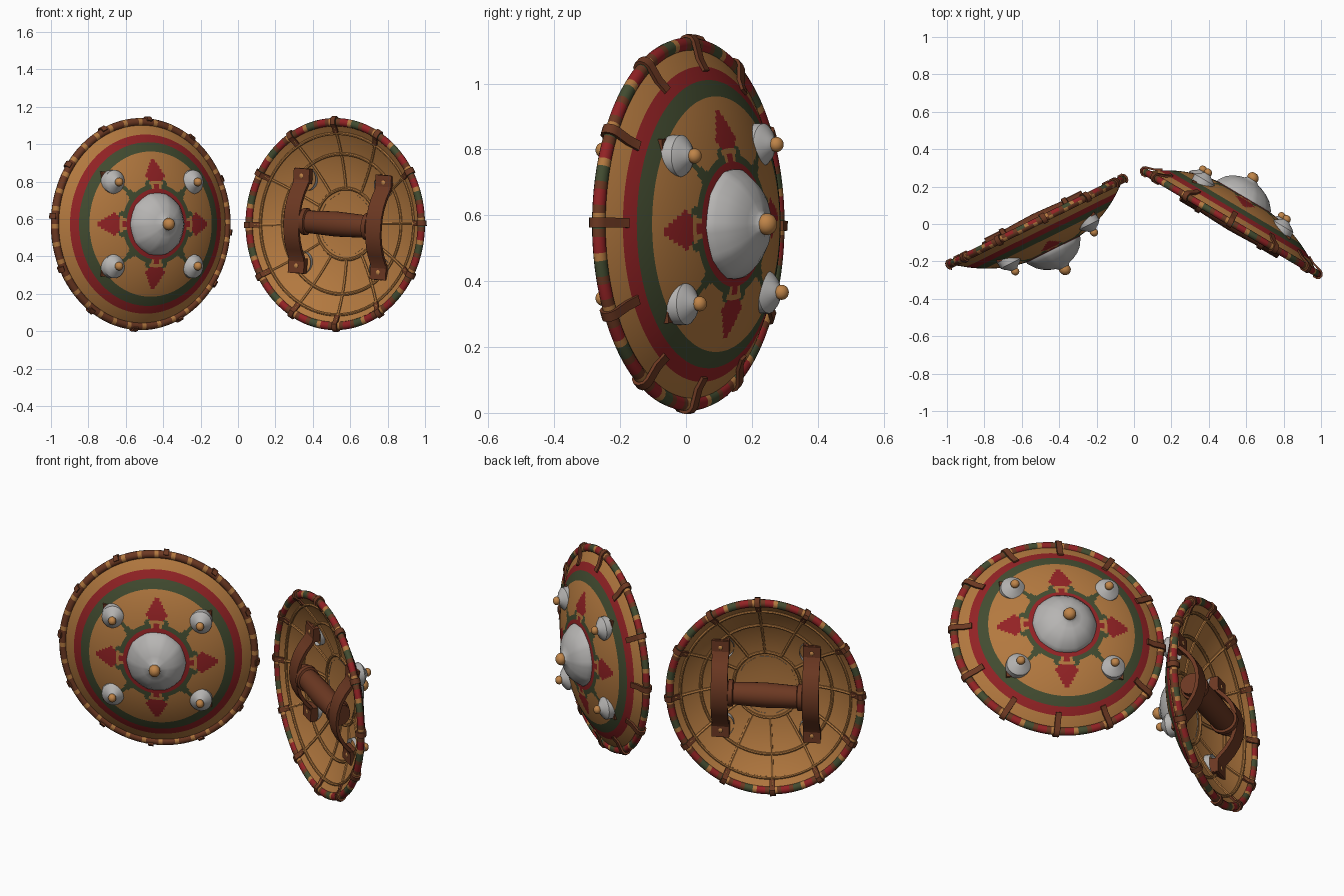
import bpy, bmesh, math
from mathutils import Matrix, Vector

if "Cube" in bpy.data.objects:
    bpy.data.objects.remove(bpy.data.objects["Cube"])

COLORS = {"tan_leather": (.45, .19, .05), "red_paint": (.29, .016, .018), "green_paint": (.055, .072, .03),
          "brown_leather": (.15, .04, .016), "silver_metal": (.47, .46, .45), "brass": (.52, .23, .065)}
MATS = []
for n, c in COLORS.items():
    m = bpy.data.materials.new(n)
    m.diffuse_color = (*c, 1)
    m.use_nodes = True
    m.node_tree.nodes["Principled BSDF"].inputs["Base Color"].default_value = m.diffuse_color
    MATS.append(m)
TAN, RED, GREEN, BROWN, SILVER, BRASS = range(6)
R = .545           # rim centre radius
N = 160            # segments of the dome


def depth(r):
    """Forward bulge of the shield face at radius r (front is -y)."""
    return .18 * (1 - min(1, r / R) ** 2.5)


def lathe(bm, prof, segs, closed=False, ridge=0):
    """Spin (radius, depth) points round the shield axis."""
    rings = []
    for i in range(segs):
        a = 2 * math.pi * i / segs
        k = 1 + ridge * abs(math.cos(5 * a)) ** 8
        rings.append([bm.verts.new((r * k * math.cos(a), -d, r * k * math.sin(a))) for r, d in prof])
    n = len(prof)
    for i in range(segs):
        p, q = rings[i], rings[(i + 1) % segs]
        for j in range(n if closed else n - 1):
            k = (j + 1) % n
            bm.faces.new((p[j], q[j], q[k], p[k]))
    bmesh.ops.remove_doubles(bm, verts=bm.verts, dist=1e-5)


def torus(bm, r, d, minor, segs=72, sides=8):
    lathe(bm, [(r + minor * math.cos(2 * math.pi * k / sides), d + minor * math.sin(2 * math.pi * k / sides))
               for k in range(sides)], segs, closed=True)


def strap(bm, path, width, thick, mat=Matrix(), sides=4):
    """Sweep a flat or round section along (z, depth) points, then place it."""
    rows = []
    for i, (z, d) in enumerate(path):
        a, b = path[max(0, i - 1)], path[min(len(path) - 1, i + 1)]
        t = Vector((b[0] - a[0], b[1] - a[1])).normalized()
        row = []
        for k in range(sides):
            an = 2 * math.pi * (k + .5) / sides
            s = math.sqrt(2) if sides == 4 else 1
            u, v = s * math.cos(an) * width / 2, s * math.sin(an) * thick / 2
            row.append(bm.verts.new(mat @ Vector((u, -(d + t.x * v), z - t.y * v))))
        rows.append(row)
    for p, q in zip(rows, rows[1:]):
        for k in range(sides):
            bm.faces.new((p[k], p[(k + 1) % sides], q[(k + 1) % sides], q[k]))
    bm.faces.new(rows[0])
    bm.faces.new(rows[-1])


def ball(bm, x, z, d, r):
    bmesh.ops.create_uvsphere(bm, u_segments=16, v_segments=10, radius=r,
                              matrix=Matrix.Translation((x, -d, z)))


def finish(name, bm, M, rule):
    """Colour faces by rule (index or function of the face centre), place and smooth."""
    bmesh.ops.recalc_face_normals(bm, faces=bm.faces)
    me = bpy.data.meshes.new(name)
    for f in bm.faces:
        f.smooth = True
        f.material_index = rule(f.calc_center_median()) if callable(rule) else 0
    bm.to_mesh(me)
    bm.free()
    for m in (MATS if callable(rule) else [MATS[rule]]):
        me.materials.append(m)
    me.transform(M)
    me.set_sharp_from_angle(angle=math.radians(40))
    bpy.context.collection.objects.link(bpy.data.objects.new(name, me))


def face_paint(c):
    """Painted rings, four spades and green leaves on the front."""
    r = math.hypot(c.x, c.z)
    if -c.y < depth(r) - .009:
        return TAN
    if .435 < r < .482 or r < .188:
        return RED
    if .392 < r <= .435:
        return GREEN
    q = math.pi / 2
    dev = abs((math.atan2(c.z, c.x) + q / 2) % q - q / 2)
    u, v = r * math.cos(dev), r * math.sin(dev)
    w = 0
    if .255 <= u < .355:
        w = .062 * ((.355 - u) / .1) ** .8
    elif .228 < u < .255:
        w = .062 * (u - .2) / .055
    elif u <= .215:
        w = .016
    if v < w:
        return RED
    if r < .212 and v > .03 or (.04 < v < .068 and u < .235):
        return GREEN
    if r < .29 and r * math.sin(q / 2 - dev) < .3 * (.3 - r):
        return GREEN
    return TAN


def rim_paint(front_plain):
    pattern = [RED, RED, TAN, GREEN, GREEN, BROWN, RED, RED, BROWN, TAN, GREEN, BROWN]

    def rule(c):
        i = int((math.atan2(c.z, c.x) % (2 * math.pi)) / (2 * math.pi) * 144)
        if front_plain and c.y < -.004:
            return TAN if i % 4 == 0 else BROWN
        return pattern[i % 12]
    return rule


def shield(side, centre, yaw, roll, sx, sy, front_tabs):
    S = Matrix(((sx, -.075, 0, 0), (0, sy, 0, 0), (0, 0, 1, 0), (0, 0, 0, 1)))
    M = (Matrix.Translation(centre) @ Matrix.Rotation(math.radians(yaw), 4, 'Z') @ S
         @ Matrix.Rotation(math.radians(roll), 4, 'Y'))
    new = bmesh.new

    # domed body with painted front
    bm = new()
    prof = [(R * i / 66, depth(R * i / 66)) for i in range(67)]
    prof += [(R * i / 14, depth(R * i / 14) - .018) for i in range(14, -1, -1)]
    lathe(bm, prof, N)
    finish(side + "_shield_body", bm, M, face_paint)

    # striped rim
    bm = new()
    torus(bm, R, 0, .022, 144, 10)
    finish(side + "_rim", bm, M, rim_paint(not front_tabs))

    # leather tabs wrapped over the rim
    bm = new()
    wrap = [(R + .026 * math.cos(a), .026 * math.sin(a)) for a in (1.2, .6, 0, -.6, -1.2, -1.9)]
    path = wrap + [(.515, .002), (.49, depth(.49) - .025)]
    if front_tabs:
        path = [(.465, depth(.465) + .004), (.5, depth(.5) + .006)] + path
    for i in range(12):
        strap(bm, path, .03, .012, Matrix.Rotation(math.tau * (i + .15) / 12, 4, 'Y'))
    finish(side + "_rim_tabs", bm, M, BROWN)

    # inside ribs
    bm = new()
    for r in (.19, .375, .485):
        torus(bm, r, depth(r) - .021, .009)
    path = [(.19 + .033 * i, depth(.19 + .033 * i) - .021) for i in range(11)]
    for i in range(12):
        strap(bm, path, .018, .018, Matrix.Rotation(math.tau * (i + .15) / 12, 4, 'Y'), 6)
    finish(side + "_inner_ribs", bm, M, TAN)

    # central boss with a brass tip
    bm = new()
    lathe(bm, [(.166, .15), (.166, .178), (.155, .195), (.135, .222), (.105, .246), (.07, .263),
               (.042, .272), (.03, .284), (.024, .298), (0, .3)], 60, ridge=.02)
    finish(side + "_central_boss", bm, M, SILVER)
    bm = new()
    ball(bm, 0, 0, .294, .033)
    finish(side + "_central_tip", bm, M, BRASS)

    # four small bosses, tips and inside rivets
    bosses, tips = new(), new()
    for x in (-.25, .25):
        for z in (-.225, .225):
            d = depth(math.hypot(x, z))
            b = new()
            lathe(b, [(.064, -.03), (.064, .012), (.05, .027), (.03, .04), (.018, .052), (0, .056)], 24)
            bmesh.ops.translate(b, verts=b.verts, vec=(x, -d, z))
            tmp = bpy.data.meshes.new("tmp")
            b.to_mesh(tmp)
            b.free()
            bosses.from_mesh(tmp)
            bpy.data.meshes.remove(tmp)
            ball(tips, x, z, d + .06, .023)
            ball(tips, x * 1.04, z * 1.07, d - .052, .02)
    finish(side + "_small_bosses", bosses, M, SILVER)
    finish(side + "_tips_and_rivets", tips, M, BRASS)

    # two bowed arm straps with end pads
    bm = new()
    for x in (-.26, .26):
        base = depth(.36) - .035
        path = [(-.28, base)] + [(z, -.035 + (base + .03) * (abs(z) / .21) ** 2.2)
                                 for z in (-.2, -.15, -.1, -.05, 0, .05, .1, .15, .2)] + [(.28, base)]
        strap(bm, path, .095, .02, Matrix.Translation((x, 0, 0)))
        for z in (-.24, .24):
            strap(bm, [(z - .04, base), (z + .04, base)], .1, .045, Matrix.Translation((x, 0, 0)))
    finish(side + "_arm_straps", bm, M, BROWN)

    # wrapped hand grip between the straps
    bm = new()
    half = [(0, .25), (.06, .25), (.06, .215), (.072, .21), (.072, .185), (.06, .18), (.064, .09)]
    lathe(bm, half + [(.067, 0)] + [(r, -x) for r, x in reversed(half)], 24)
    bmesh.ops.rotate(bm, verts=bm.verts, matrix=Matrix.Rotation(math.pi / 2, 3, 'Z'))
    bmesh.ops.translate(bm, verts=bm.verts, vec=(0, -.02, 0))
    finish(side + "_hand_grip", bm, M, BROWN)


shield("left", (-.52, .012, .573), 26.3, 0, .94, 1.0, False)
shield("right", (.52, .007, .573), 149.4, -4, .98, .9, True)
